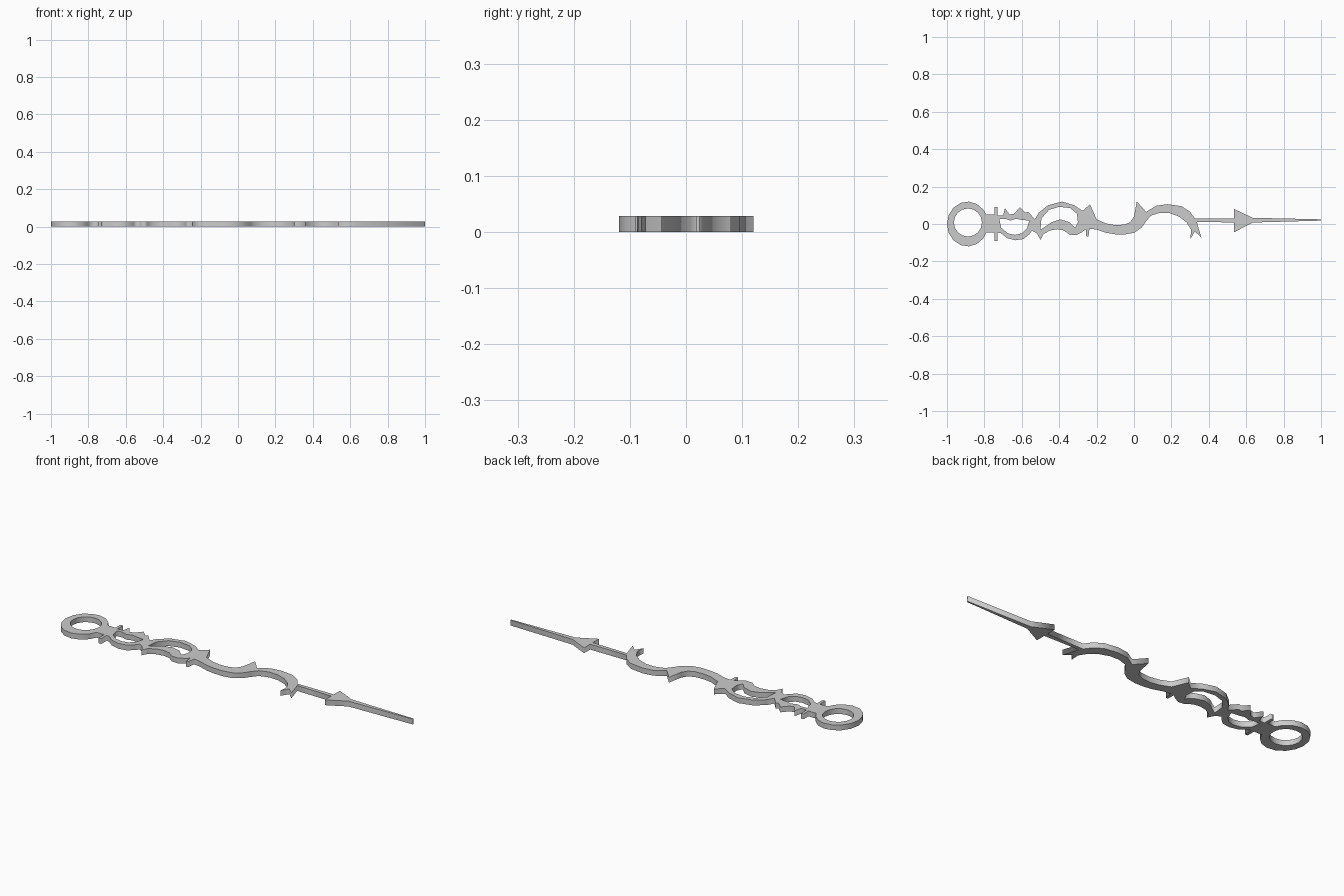
import bpy
from math import cos, sin, radians

T = 0.028  # plate thickness


def arc(cx, cy, rx, ry, a0, a1, n):
    """Points along an elliptical arc, angles in degrees."""
    return [(cx + rx * cos(radians(a0 + (a1 - a0) * i / n)),
             cy + ry * sin(radians(a0 + (a1 - a0) * i / n))) for i in range(n + 1)]


def plate(name, outline, holes):
    """Flat plate cut from an outline, with holes, standing on z = 0."""
    cu = bpy.data.curves.new(name, 'CURVE')
    cu.dimensions = '2D'
    cu.fill_mode = 'BOTH'
    cu.extrude = T / 2
    for pts in [outline] + holes:
        sp = cu.splines.new('POLY')
        sp.points.add(len(pts) - 1)
        for p, (x, y) in zip(sp.points, pts):
            p.co = (x, y, 0, 1)
        sp.use_cyclic_u = True
    ob = bpy.data.objects.new(name, cu)
    bpy.context.collection.objects.link(ob)
    ob.location.z = T / 2
    bpy.context.view_layer.objects.active = ob
    ob.select_set(True)
    bpy.ops.object.convert(target='MESH')
    bpy.ops.object.transform_apply(location=True)
    return ob


# mounting ring, run anticlockwise from upper right to lower right
ring = arc(-0.89, 0, 0.11, 0.12, 40, 320, 12)

# lower edge, left to right
neck_low = [(-0.79, -0.045), (-0.745, -0.045), (-0.745, -0.09), (-0.73, -0.09), (-0.73, -0.045)]
crescent_low = [(-0.71, -0.05), (-0.68, -0.075), (-0.635, -0.087), (-0.59, -0.08),
                (-0.56, -0.055), (-0.545, -0.035), (-0.52, -0.05), (-0.50, -0.085)]
loop_low = [(-0.485, -0.055), (-0.45, -0.035), (-0.41, -0.028), (-0.375, -0.034),
            (-0.345, -0.057), (-0.31, -0.06), (-0.28, -0.045), (-0.258, -0.028),
            (-0.255, -0.068), (-0.243, -0.066), (-0.238, -0.025)]
stem_low = [(-0.20, -0.03), (-0.15, -0.047), (-0.10, -0.055), (-0.05, -0.056), (0.0, -0.047),
            (0.04, -0.02), (0.065, 0.015), (0.09, 0.045), (0.14, 0.06), (0.19, 0.058),
            (0.24, 0.04), (0.28, 0.01), (0.305, -0.03), (0.302, -0.08), (0.325, -0.04),
            (0.36, -0.072), (0.335, 0.012)]
arrow_low = [(0.535, 0.008), (0.535, -0.044), (0.635, 0.008), (1.0, 0.018)]

# upper edge, right to left
arrow_up = [(1.0, 0.025), (0.635, 0.033), (0.535, 0.08), (0.535, 0.03)]
stem_up = [(0.325, 0.03), (0.30, 0.065), (0.255, 0.095), (0.18, 0.106), (0.12, 0.098),
           (0.065, 0.065), (0.015, 0.12), (0.0, 0.04), (-0.02, 0.01), (-0.05, -0.003),
           (-0.10, -0.006), (-0.15, 0.003), (-0.20, 0.025)]
loop_up = [(-0.235, 0.105), (-0.275, 0.07), (-0.32, 0.10), (-0.385, 0.12), (-0.46, 0.10),
           (-0.51, 0.06), (-0.53, 0.025)]
crescent_up = [(-0.565, 0.065), (-0.58, 0.06), (-0.61, 0.09), (-0.64, 0.055),
               (-0.665, 0.05), (-0.69, 0.085), (-0.70, 0.045)]
neck_up = [(-0.73, 0.045), (-0.73, 0.09), (-0.745, 0.09), (-0.745, 0.05), (-0.79, 0.05)]

# openings
ring_hole = arc(-0.888, 0.008, 0.075, 0.075, 0, 337.5, 15)
crescent_hole = [(-0.72, 0.025), (-0.69, 0.028), (-0.66, 0.018), (-0.63, 0.028), (-0.60, 0.022),
                 (-0.56, 0.018), (-0.573, -0.025), (-0.60, -0.05), (-0.635, -0.058),
                 (-0.675, -0.05), (-0.71, -0.02)]
loop_hole = [(-0.50, -0.03), (-0.495, 0.03), (-0.455, 0.075), (-0.40, 0.092), (-0.34, 0.085),
             (-0.305, 0.055), (-0.30, 0.01), (-0.315, -0.02), (-0.345, 0.01), (-0.395, 0.025),
             (-0.44, 0.01)]

plate("clock_hand",
      ring + neck_low + crescent_low + loop_low + stem_low + arrow_low
      + arrow_up + stem_up + loop_up + crescent_up + neck_up,
      [ring_hole, crescent_hole, loop_hole])
